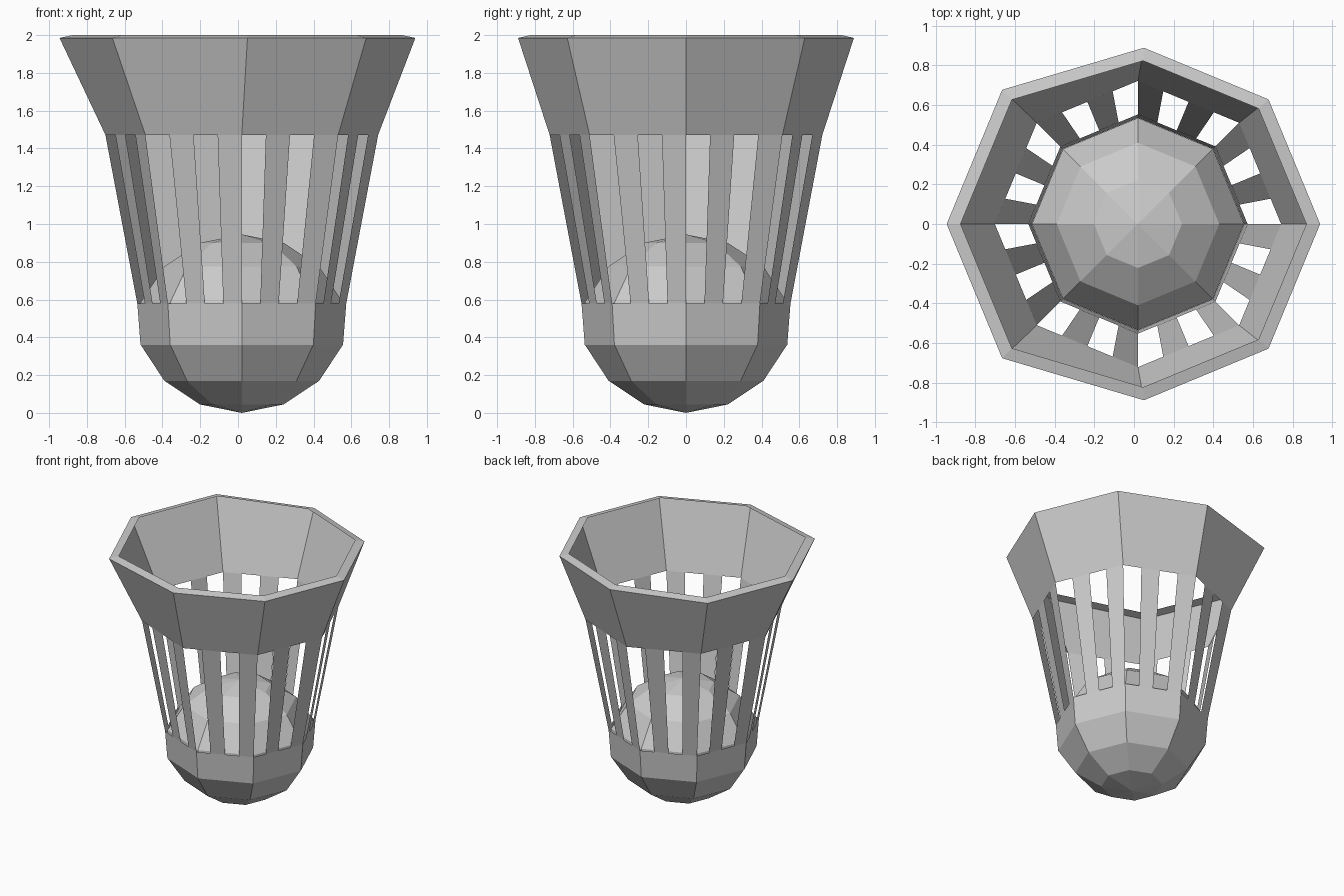
import bpy, bmesh
from math import cos, sin, pi
from mathutils import Vector

SIDES = 8
AXIS_X = 0.02

if "Cube" in bpy.data.objects:
    bpy.data.objects.remove(bpy.data.objects["Cube"], do_unlink=True)

grey = bpy.data.materials.new("plain_grey")
grey.use_nodes = True
grey.diffuse_color = (0.6, 0.6, 0.6, 1)
grey.node_tree.nodes["Principled BSDF"].inputs["Base Color"].default_value = grey.diffuse_color


def ring(radius, z, x=AXIS_X):
    """Octagon of points with a corner on +x."""
    return [Vector((x + radius * cos(2 * pi * i / SIDES), radius * sin(2 * pi * i / SIDES), z))
            for i in range(SIDES)]


def quad(bm, lower, upper, i, a=0.0, b=1.0):
    """Face between two rings on side i, from fraction a to b of its width."""
    j = (i + 1) % SIDES
    pts = [lower[i].lerp(lower[j], a), lower[i].lerp(lower[j], b),
           upper[i].lerp(upper[j], b), upper[i].lerp(upper[j], a)]
    bm.faces.new([bm.verts.new(p) for p in pts])


def finish(bm, name):
    bmesh.ops.remove_doubles(bm, verts=bm.verts, dist=0.0005)
    bmesh.ops.dissolve_degenerate(bm, edges=bm.edges, dist=0.0005)
    mesh = bpy.data.meshes.new(name)
    bm.to_mesh(mesh)
    bm.free()
    mesh.materials.append(grey)
    obj = bpy.data.objects.new(name, mesh)
    bpy.context.collection.objects.link(obj)


def loft(name, rings):
    bm = bmesh.new()
    for lower, upper in zip(rings, rings[1:]):
        for i in range(SIDES):
            quad(bm, lower, upper, i)
    finish(bm, name)


# Faceted ball: rounded base below, dome inside the basket
half = [(0, 0), (0.222, 0.045), (0.41, 0.17), (0.535, 0.36)]
profile = half + [(r, 0.945 - z) for r, z in reversed(half)]
loft("base_ball", [ring(r, z) for r, z in profile])

# Basket band around the ball
slot_bottom = ring(0.553, 0.578)
slot_top = ring(0.722, 1.472)
loft("lower_band", [ring(0.536, 0.36), slot_bottom])

# Bars: two per side, alternating with open slots
bm = bmesh.new()
for i in range(SIDES):
    for start in (0.25, 0.75):
        quad(bm, slot_bottom, slot_top, i, start, start + 0.25)
finish(bm, "slot_bars")

# Flared collar, stretched on the right-hand side, with a thin inward lip
rim = ring(0.889, 1.985, 0.05)
for i, (x, y) in {3: (-0.665, 0.677), 4: (-0.945, 0), 5: (-0.665, -0.677)}.items():
    rim[i].x, rim[i].y = x, y
lip = [Vector((p.x * 0.926, p.y * 0.926, 2.0)) for p in rim]
loft("flared_collar", [slot_top, rim])
loft("rim_lip", [rim, lip])
